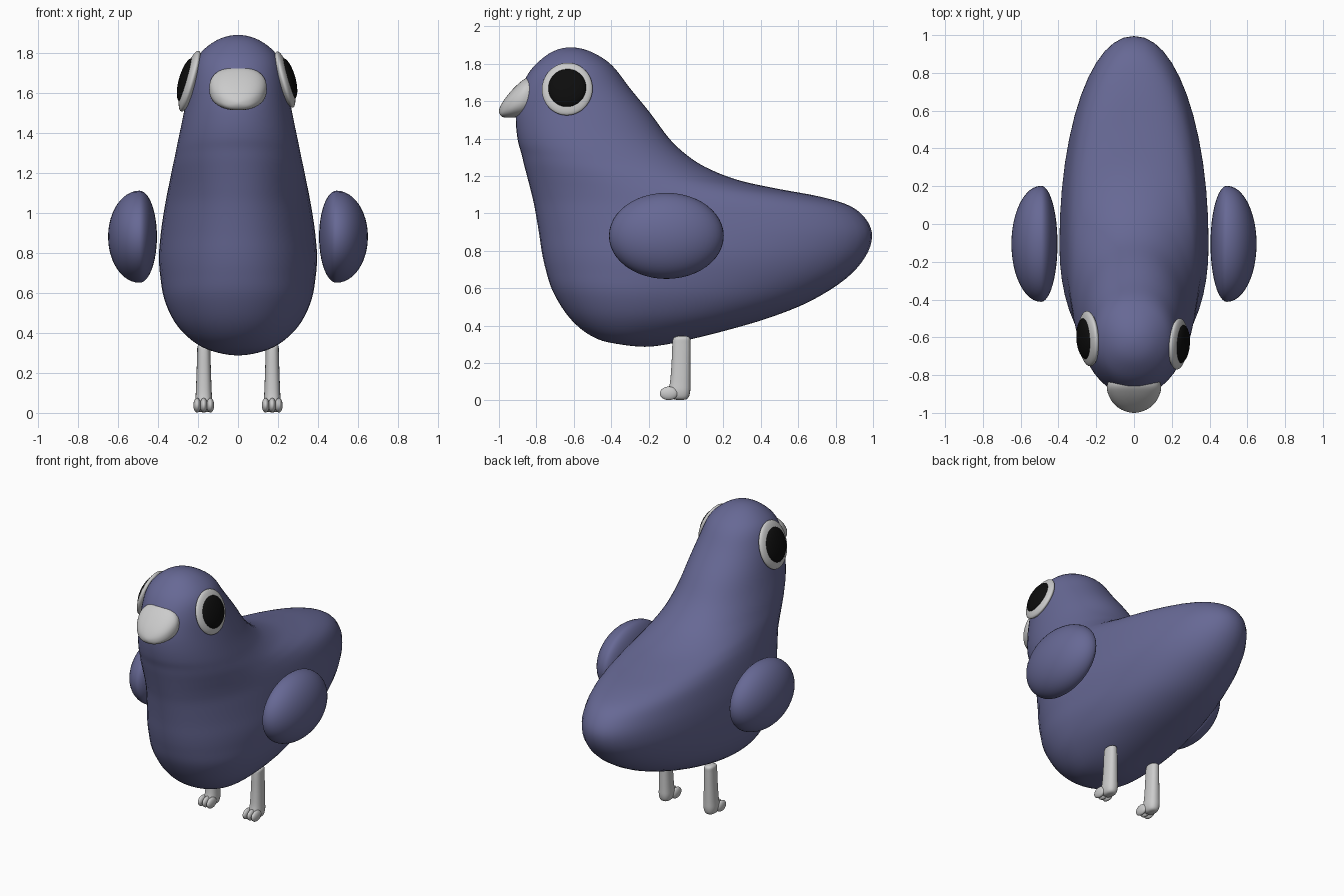
import bpy, bmesh
from math import sin, cos, pi, radians, copysign
from mathutils import Matrix, Vector, Euler

if "Cube" in bpy.data.objects:
    bpy.data.objects.remove(bpy.data.objects["Cube"])


def material(name, rgb):
    m = bpy.data.materials.new(name)
    m.diffuse_color = (*rgb, 1)
    m.use_nodes = True
    m.node_tree.nodes["Principled BSDF"].inputs["Base Color"].default_value = m.diffuse_color
    return m


BLUE = material("slate_blue", (0.135, 0.14, 0.30))
BLACK = material("black", (0.004, 0.004, 0.004))


def finish(bm, name, mat=None):
    bmesh.ops.recalc_face_normals(bm, faces=bm.faces)
    for f in bm.faces:
        f.smooth = True
    me = bpy.data.meshes.new(name)
    bm.to_mesh(me)
    bm.free()
    ob = bpy.data.objects.new(name, me)
    bpy.context.collection.objects.link(ob)
    if mat:
        me.materials.append(mat)
    return ob


def catmull(a, b, c, d, t):
    return [0.5 * (2 * q + (r - p) * t + (2 * p - 5 * q + 4 * r - s) * t * t
                   + (3 * q - p - 3 * r + s) * t ** 3) for p, q, r, s in zip(a, b, c, d)]


def loft(name, rows, x=0, steps=4, n=48, power=2.0, mat=None):
    """Rows: (y, z) of one side, (y, z) of the other, half width, place of the widest point.
    First and last rows are poles of zero size."""
    def mirrored(r):
        return (r[2], r[3], r[0], r[1], -r[4], r[5])
    rows = [mirrored(rows[1])] + rows + [mirrored(rows[-2])]
    smooth = [catmull(*rows[i:i + 4], k / steps)
              for i in range(len(rows) - 3) for k in range(steps)] + [rows[-2]]
    bm = bmesh.new()
    rings = []
    for ya, za, yb, zb, w, mid in smooth:
        ring = []
        for k in range(n):
            c, s = cos(2 * pi * k / n), sin(2 * pi * k / n)
            c = copysign(abs(c) ** (2 / power), c)
            s = copysign(abs(s) ** (2 / power), s)
            u = mid - c * mid if c > 0 else mid - c * (1 - mid)
            ring.append(bm.verts.new((x + w * s, ya + (yb - ya) * u, za + (zb - za) * u)))
        rings.append(ring)
    for r, q in zip(rings, rings[1:]):
        for k in range(n):
            bm.faces.new((r[k], r[(k + 1) % n], q[(k + 1) % n], q[k]))
    bmesh.ops.remove_doubles(bm, verts=bm.verts, dist=1e-5)
    return finish(bm, name, mat)


def ellipsoid(name, centre, radii, inner=None, rot=(0, 0, 0), mat=None):
    """Ellipsoid; inner is a different x radius on the side facing the body."""
    bm = bmesh.new()
    bmesh.ops.create_uvsphere(bm, u_segments=48, v_segments=24, radius=1)
    side = copysign(1, centre[0])
    m = Matrix.Translation(Vector(centre)) @ Euler(rot).to_matrix().to_4x4()
    for v in bm.verts:
        rx = inner if inner and v.co.x * side < 0 else radii[0]
        v.co = m @ Vector((v.co.x * rx, v.co.y * radii[1], v.co.z * radii[2]))
    return finish(bm, name, mat)


# Body, head and tail: front point, back point, half width, widest place
loft("body", [
    (-.25, .288, -.25, .288, 0, .42),
    (-.40, .308, -.14, .294, .10, .42),
    (-.48, .332, .02, .326, .18, .41),
    (-.565, .385, .235, .38, .255, .40),
    (-.645, .47, .45, .444, .32, .39),
    (-.715, .59, .663, .53, .368, .38),
    (-.75, .70, .85, .647, .388, .38),
    (-.77, .79, .957, .765, .395, .38),
    (-.785, .89, .995, .877, .387, .38),
    (-.80, .98, .963, .968, .375, .38),
    (-.815, 1.06, .877, 1.04, .362, .385),
    (-.832, 1.13, .715, 1.09, .35, .39),
    (-.85, 1.20, .50, 1.13, .338, .40),
    (-.867, 1.265, .29, 1.175, .327, .42),
    (-.88, 1.32, .13, 1.235, .315, .44),
    (-.897, 1.38, .02, 1.30, .303, .46),
    (-.908, 1.46, -.085, 1.395, .285, .48),
    (-.908, 1.55, -.19, 1.535, .262, .5),
    (-.885, 1.66, -.30, 1.67, .237, .5),
    (-.845, 1.745, -.38, 1.775, .21, .5),
    (-.79, 1.81, -.445, 1.83, .165, .5),
    (-.71, 1.867, -.53, 1.873, .088, .5),
    (-.62, 1.888, -.62, 1.888, 0, .5)], power=2.1, mat=BLUE)

# Beak: top point, bottom point, half width
loft("beak", [
    (-.79, 1.63, -.79, 1.63, 0, .5),
    (-.81, 1.71, -.83, 1.54, .12, .5),
    (-.85, 1.725, -.87, 1.52, .143, .5),
    (-.90, 1.69, -.91, 1.514, .135, .5),
    (-.95, 1.637, -.95, 1.512, .108, .5),
    (-.985, 1.587, -.985, 1.518, .062, .5),
    (-1.0, 1.547, -1.0, 1.547, 0, .5)], power=2.4)

for side, label in ((1, "right"), (-1, "left")):
    # Wings: flatter towards the body
    ellipsoid(label + "_wing", (side * .492, -.105, .88), (.157, .307, .23), inner=.087, mat=BLUE)

    # Legs with three toes
    lx = side * .171
    loft(label + "_leg", [
        (-.03, .003, -.03, .003, 0, .5),
        (-.075, .010, .008, .010, .030, .5),
        (-.095, .045, .022, .045, .042, .5),
        (-.085, .10, .023, .10, .040, .5),
        (-.077, .20, .023, .20, .036, .5),
        (-.073, .30, .023, .30, .033, .5),
        (-.065, .335, .018, .338, .029, .5),
        (-.025, .346, -.025, .346, 0, .5)], x=lx, n=24, power=2.4)
    for i in (-1, 0, 1):
        ellipsoid(f"{label}_toe_{i + 2}", (lx + i * .033, -.092, .038), (.019, .048, .036))

# Eyes: pale disc with a dark pupil, leaning with the head; the left one is a little larger
for label, side, y, z, s in (("right", 1, -.635, 1.665, 1.0), ("left", -1, -.607, 1.657, 1.08)):
    rot = (0, side * radians(-16), side * radians(-4))
    rot = (0, side * radians(-16) * -1 * -1, rot[2])
    x = .234 if side > 0 else .24
    ellipsoid(label + "_eye_white", (side * x, y, z), (.034 * s, .136 * s, .146 * s), rot=rot)
    ellipsoid(label + "_pupil", (side * (x + .018), y, z + .005), (.034 * s, .102 * s, .106 * s),
              rot=rot, mat=BLACK)
